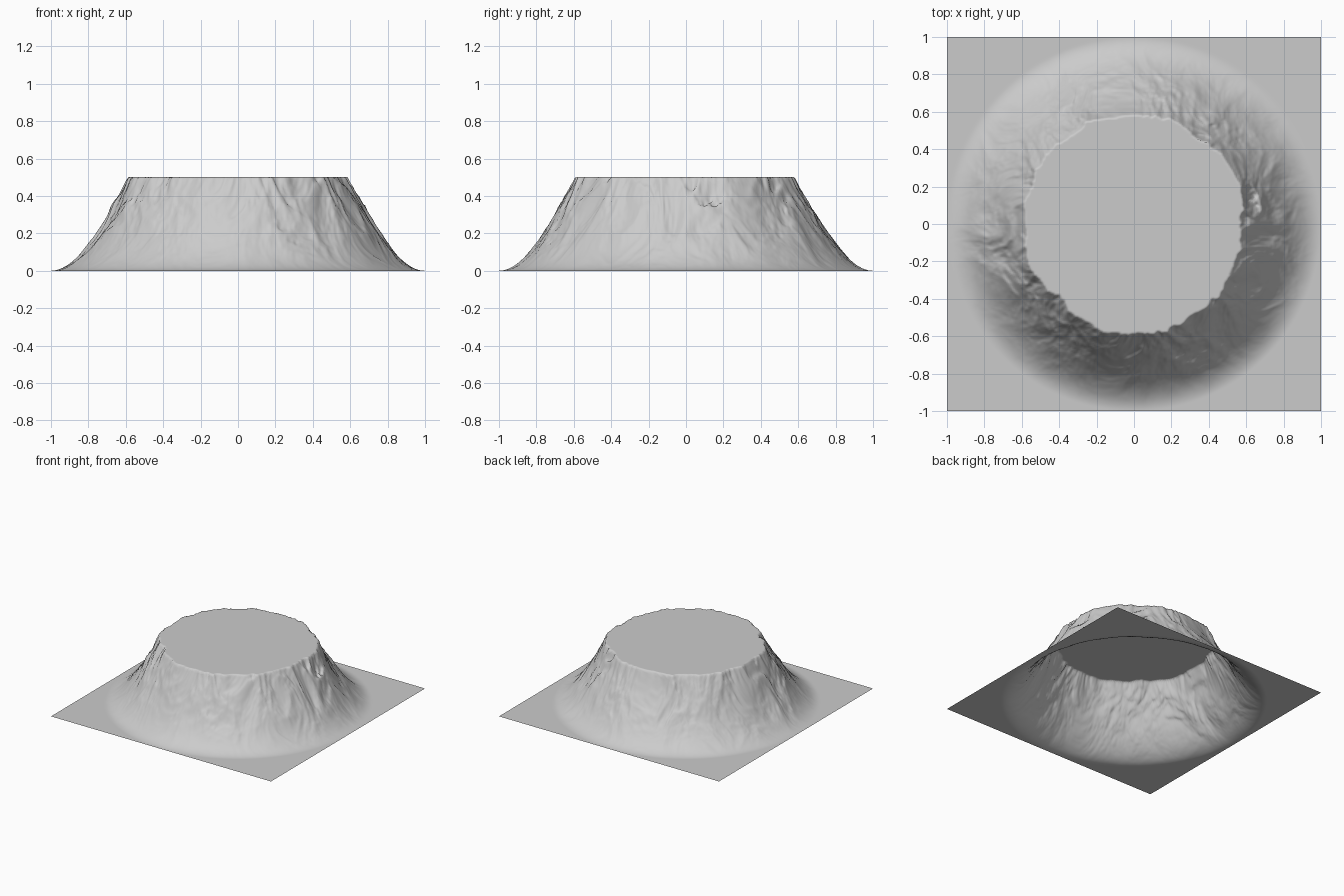
import bpy, bmesh
from mathutils import Vector, noise

if "Cube" in bpy.data.objects:
    bpy.data.objects.remove(bpy.data.objects["Cube"])

SIZE = 256          # grid resolution
PLATEAU = 0.5       # flat top height


def ridges(x, y):
    # Warped hard turbulence: sharp branching crests between rounded gullies
    p = Vector((x, y, 0.37)) * 3.0
    p += 0.45 * noise.noise_vector(p * 1.3 + Vector((7.1, 2.3, 4.9)))
    return noise.turbulence(p, 5, True, noise_basis='PERLIN_ORIGINAL',
                            amplitude_scale=0.55, frequency_scale=2.0)


def height(x, y):
    # Smooth radial falloff, roughened by ridges and cut off flat at the top
    s = 1.0 - (x * x + y * y) ** 0.5
    if s <= 0.0:
        return 0.0
    slope = s * s * (3.0 - 2.0 * s)
    if slope > 0.6:
        return PLATEAU
    return min(PLATEAU, slope * max(0.95, 1.5 - 0.33 * ridges(x, y)))


# Mesa terrain: one open sheet from -1 to 1
bm = bmesh.new()
bmesh.ops.create_grid(bm, x_segments=SIZE, y_segments=SIZE, size=1.0)
for v in bm.verts:
    v.co.z = height(v.co.x, v.co.y)
for f in bm.faces:
    f.smooth = True
mesh = bpy.data.meshes.new("mesa_terrain")
bm.to_mesh(mesh)
bm.free()
bpy.context.collection.objects.link(bpy.data.objects.new("mesa_terrain", mesh))
